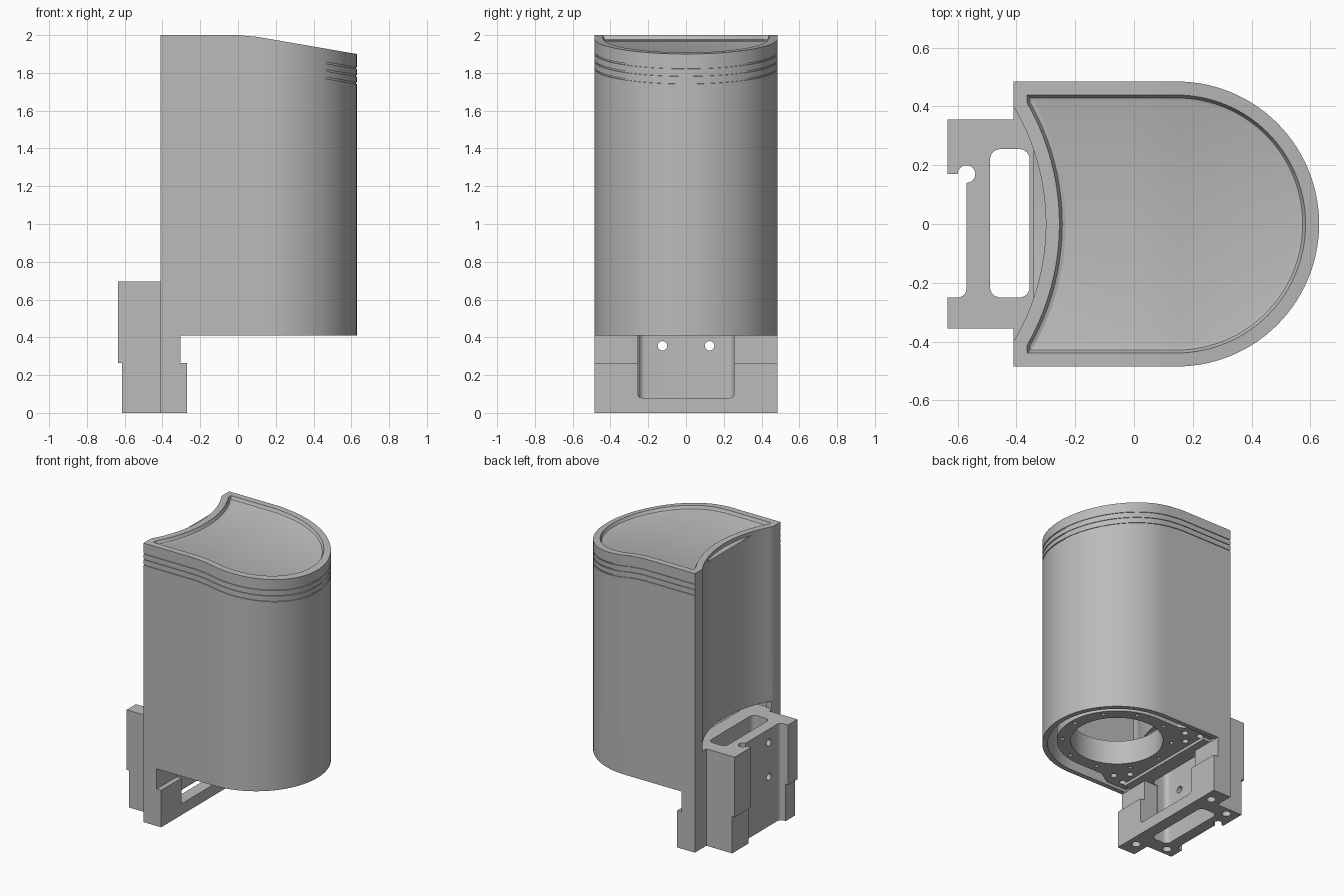
import bpy, bmesh
from math import sin, cos, pi, sqrt, asin

cube = bpy.data.objects.get("Cube")
if cube:
    bpy.data.objects.remove(cube, do_unlink=True)

grey = bpy.data.materials.new("plain grey")
grey.use_nodes = True
grey.diffuse_color = (0.5, 0.5, 0.5, 1)
grey.node_tree.nodes["Principled BSDF"].inputs["Base Color"].default_value = (0.5, 0.5, 0.5, 1)
parts = []


def add_object(name, bm):
    bmesh.ops.remove_doubles(bm, verts=bm.verts, dist=1e-5)
    bmesh.ops.recalc_face_normals(bm, faces=bm.faces)
    mesh = bpy.data.meshes.new(name)
    bm.to_mesh(mesh)
    bm.free()
    mesh.materials.append(grey)
    obj = bpy.data.objects.new(name, mesh)
    bpy.context.scene.collection.objects.link(obj)
    return obj


def prism(name, pts, lo, hi, axis="z"):
    """Extrude a flat outline along z, or along x with the outline in y, z."""
    bm = bmesh.new()
    place = (lambda u, v, w: (u, v, w)) if axis == "z" else (lambda u, v, w: (w, u, v))
    rings = [[bm.verts.new(place(u, v, w)) for u, v in pts] for w in (lo, hi)]
    for ring in rings:
        bm.faces.new(ring)
    n = len(pts)
    for i in range(n):
        j = (i + 1) % n
        bm.faces.new((rings[0][i], rings[0][j], rings[1][j], rings[1][i]))
    return add_object(name, bm)


def arc(cx, cy, r, a0, a1, n):
    return [(cx + r * cos(a0 + (a1 - a0) * i / n), cy + r * sin(a0 + (a1 - a0) * i / n))
            for i in range(n + 1)]


def circle(cx, cy, r, n=24):
    return arc(cx, cy, r, 0, 2 * pi, n)[:-1]


def rect(x0, x1, y0, y1):
    return [(x0, y0), (x1, y0), (x1, y1), (x0, y1)]


def rounded(x0, x1, y0, y1, r):
    pts = []
    for k, (x, y) in enumerate([(x1 - r, y1 - r), (x0 + r, y1 - r), (x0 + r, y0 + r), (x1 - r, y0 + r)]):
        pts += arc(x, y, r, k * pi / 2, (k + 1) * pi / 2, 6)
    return pts


def cut(obj, cutters):
    for c in cutters:
        c.hide_render = True
        mod = obj.modifiers.new("cut", "BOOLEAN")
        mod.operation, mod.solver, mod.object = "DIFFERENCE", "EXACT", c
    bpy.context.view_layer.update()
    graph = bpy.context.evaluated_depsgraph_get()
    mesh = bpy.data.meshes.new_from_object(obj.evaluated_get(graph))
    obj.modifiers.clear()
    obj.data = mesh


def discard(cutters):
    for c in cutters:
        bpy.data.objects.remove(c, do_unlink=True)


# Housing: a D-shaped shell with a hollowed back and a sloping, dished top
HALF, FRONT, BACK, BACK_R = 0.485, 0.145, -0.41, 0.782
ARC_X = -0.30 - BACK_R
STEPS = 28


def outline(d, back=None):
    """Housing outline moved inward by d (the hollowed back by its own amount)."""
    b = d if back is None else back
    half = arc(FRONT, 0, HALF - d, 0, pi / 2, STEPS)
    half += [(0.1, HALF - d), (0.0, HALF - d), (BACK + b, HALF - d)]
    r = BACK_R + b
    end = asin(sqrt(r * r - (BACK + b - ARC_X) ** 2) / r)
    half += arc(ARC_X, 0, r, end, 0, 14)
    return half + [(x, -y) for x, y in reversed(half[1:-1])]


def top(x):
    return 2 - 0.09 * min(max(x, 0), 0.1) - 0.172 * max(0, x - 0.1)


CEILING, BASE, WALL = 1.8, 0.41, 0.035
bm = bmesh.new()
loops = []


def ring(d, height, back=None):
    loops.append([bm.verts.new((x, y, height(x))) for x, y in outline(d, back)])


ring(WALL, lambda x: CEILING)
ring(WALL, lambda x: BASE)
ring(0, lambda x: BASE)
for g in (0.155, 0.115, 0.075):
    for d, dz in ((0, -0.004), (0.006, -0.004), (0.006, 0.004), (0, 0.004)):
        ring(d, lambda x: top(x) - g + dz, 0)
for d, drop in ((0, 0), (0.046, 0), (0.05, 0.012), (0.056, 0.022), (0.068, 0.026)):
    ring(d, lambda x: top(x) - drop)
n = len(loops[0])
for a, b in zip(loops, loops[1:]):
    for i in range(n):
        j = (i + 1) % n
        bm.faces.new((a[i], a[j], b[j], b[i]))
bm.faces.new(loops[0])
floor, k = loops[-1], STEPS + 1
bm.faces.new(floor[n - k:] + floor[:k + 1])
bm.faces.new((floor[k], floor[k + 1], floor[n - k - 1], floor[n - k]))
bm.faces.new(floor[k + 1:n - k])
housing = add_object("housing", bm)
opening = [prism("opening_cutter", rect(-0.7, -0.24, -0.39, 0.39), 0.3, 0.75)]
cut(housing, opening)
discard(opening)
parts.append(housing)

# Base plate with a round port, a collar and bolt holes
edge = [(-0.31, 0.45), (-0.15, 0.45), (-0.05, 0.39)]
plate_pts = [(x, -y) for x, y in edge] + arc(FRONT, 0, 0.39, -pi / 2, pi / 2, 40) + edge[::-1]
plate = prism("base_plate", plate_pts, 0.43, 0.5)
collar = prism("port_collar", circle(FRONT, 0, 0.33, 48), 0.49, 0.6)
port = prism("port_cutter", circle(FRONT, 0, 0.3, 48), 0.3, 0.8)
bolts = [prism("bolt_cutter", circle(x, y, 0.014, 12), 0.4, 0.55)
         for x, y in circle(FRONT, 0, 0.355, 10)]
bolts += [prism("bolt_cutter", circle(x, s * y, 0.022, 16), 0.4, 0.55)
          for x, y in ((-0.13, 0.36), (-0.2, 0.28), (-0.23, 0.39)) for s in (1, -1)]
cut(plate, [port] + bolts)
cut(collar, [port])
discard([port] + bolts)
parts += [plate, collar]


# Rear mount: two-step rail with a grooved channel, frame and inner shelf
def rail(name, back, lo, hi):
    pts = [(-0.41, -0.355), (-0.41, 0.355), (back, 0.355), (back, 0.17)]
    pts += arc(-0.57, 0.17, 0.03, pi, -pi / 2, 18)
    pts += arc(-0.60, -0.22, 0.03, 0, -pi / 2, 6)
    pts += [(back, -0.25), (back, -0.355)]
    return prism(name, pts, lo, hi)


mount = [
    rail("upper_rail", -0.635, 0.265, 0.695),
    rail("lower_rail", -0.615, 0, 0.265),
    prism("lower_frame", rect(-0.41, -0.27, -HALF, HALF), 0, 0.265),
    prism("middle_frame", rect(-0.41, -0.305, -HALF, HALF), 0.265, BASE),
    prism("inner_shelf", rect(-0.41, -0.25, -0.4, 0.4), BASE, 0.695),
]
slot = prism("slot_cutter", rounded(-0.49, -0.355, -0.25, 0.255, 0.035), -0.1, 0.9)
pocket = prism("pocket_cutter", rounded(-0.255, 0.255, 0.08, 0.6, 0.02), -0.42, -0.1, "x")
cross = [prism("cross_hole_cutter", circle(y, z, 0.025), -0.7, -0.45, "x")
         for y in (-0.125, 0.125) for z in (0.355, 0.6)]
feet_back = [prism("foot_hole_cutter", circle(-0.53, y, 0.03), -0.1, 0.12) for y in (-0.3, 0.3)]
feet_front = [prism("foot_hole_cutter", circle(-0.335, y, 0.03), -0.1, 0.12) for y in (-0.38, 0.38)]
cut(mount[0], [slot] + cross)
cut(mount[1], [slot] + feet_back)
cut(mount[2], [slot, pocket] + feet_front)
cut(mount[3], [pocket])
cut(mount[4], [slot])
discard([slot, pocket] + cross + feet_back + feet_front)
parts += mount

# Smooth curved walls, crisp corners
bpy.ops.object.select_all(action="DESELECT")
for obj in parts:
    obj.select_set(True)
bpy.context.view_layer.objects.active = housing
bpy.ops.object.shade_smooth_by_angle(angle=pi / 6)
